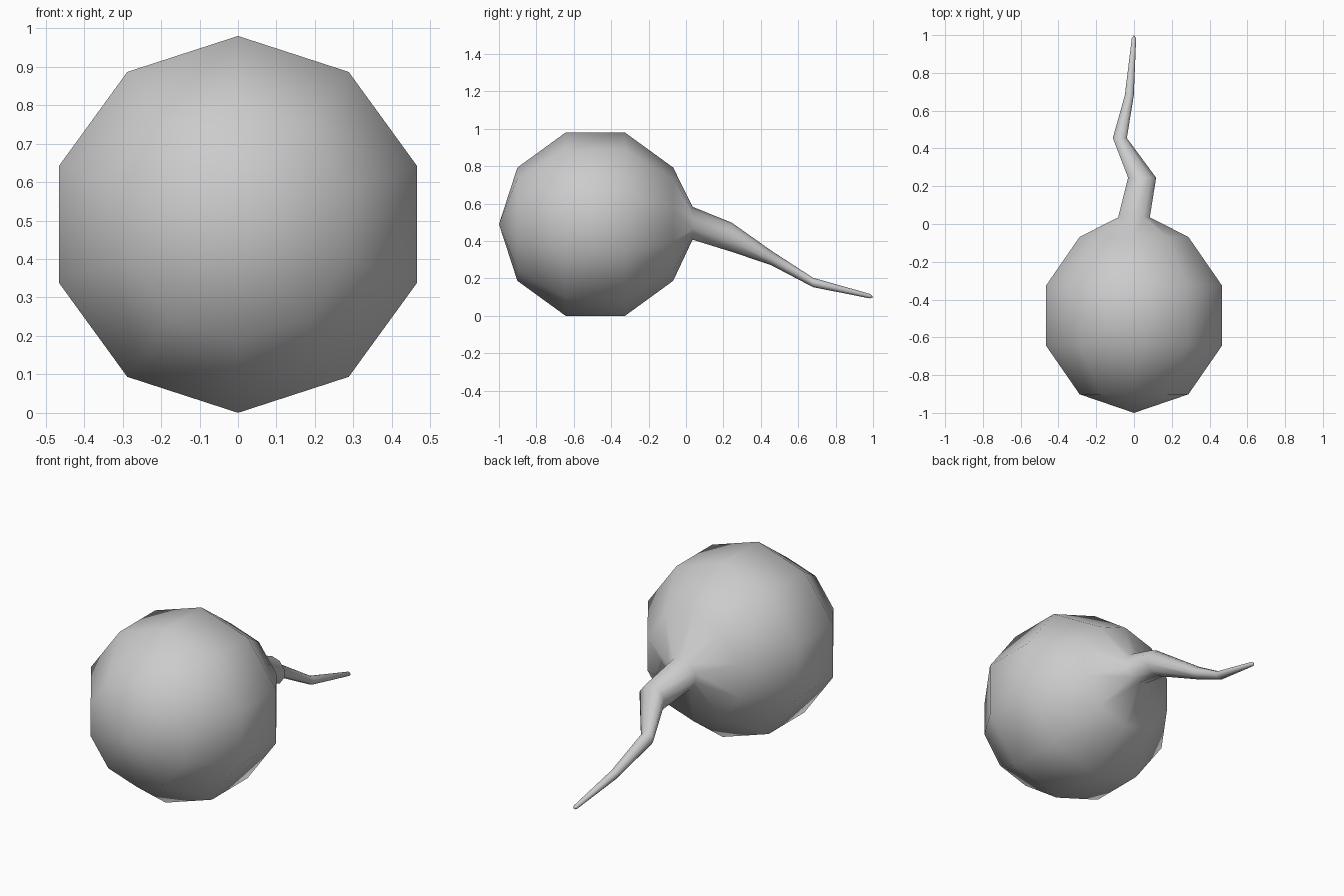
import bpy, bmesh
from math import sin, cos, pi, radians

cube = bpy.data.objects.get("Cube")
if cube:
    bpy.data.objects.remove(cube)

# Single plain grey material
grey = bpy.data.materials.new("plain grey")
grey.use_nodes = True
colour = (0.6, 0.6, 0.6, 1)
grey.diffuse_color = colour
next(n for n in grey.node_tree.nodes if n.type == 'BSDF_PRINCIPLED').inputs["Base Color"].default_value = colour

SIDES, RADIUS = 10, 0.515
MID_Y, MID_Z = RADIUS - 1, 0.49

# Body sections: centre x, y, z and radius, front to back
sections = [(0, MID_Y - RADIUS * cos(radians(a)), MID_Z, RADIUS * sin(radians(a)))
            for a in (36, 72, 108, 144)]

# Tail sections, narrowing along a crooked path
sections += [(0, 0.035, 0.495, 0.088),
             (0.043, 0.245, 0.42, 0.078),
             (-0.075, 0.455, 0.31, 0.039),
             (-0.025, 0.68, 0.178, 0.025),
             (0, 0.985, 0.105, 0.012)]

bm = bmesh.new()
rings = [[bm.verts.new((x + r * sin(2 * pi * i / SIDES), y, z + r * cos(2 * pi * i / SIDES)))
          for i in range(SIDES)] for x, y, z, r in sections]
nose = bm.verts.new((0, -1, MID_Z))
tip = bm.verts.new((0, 1, 0.1))

# Skin the sections and close both ends with fans
for i in range(SIDES):
    j = (i + 1) % SIDES
    for a, b in zip(rings, rings[1:]):
        bm.faces.new((a[i], a[j], b[j], b[i]))
    bm.faces.new((nose, rings[0][j], rings[0][i]))
    bm.faces.new((tip, rings[-1][i], rings[-1][j]))
bmesh.ops.recalc_face_normals(bm, faces=bm.faces)
for face in bm.faces:
    face.smooth = True

mesh = bpy.data.meshes.new("round_body_with_tail")
bm.to_mesh(mesh)
bm.free()
mesh.materials.append(grey)
bpy.context.collection.objects.link(bpy.data.objects.new("round_body_with_tail", mesh))
